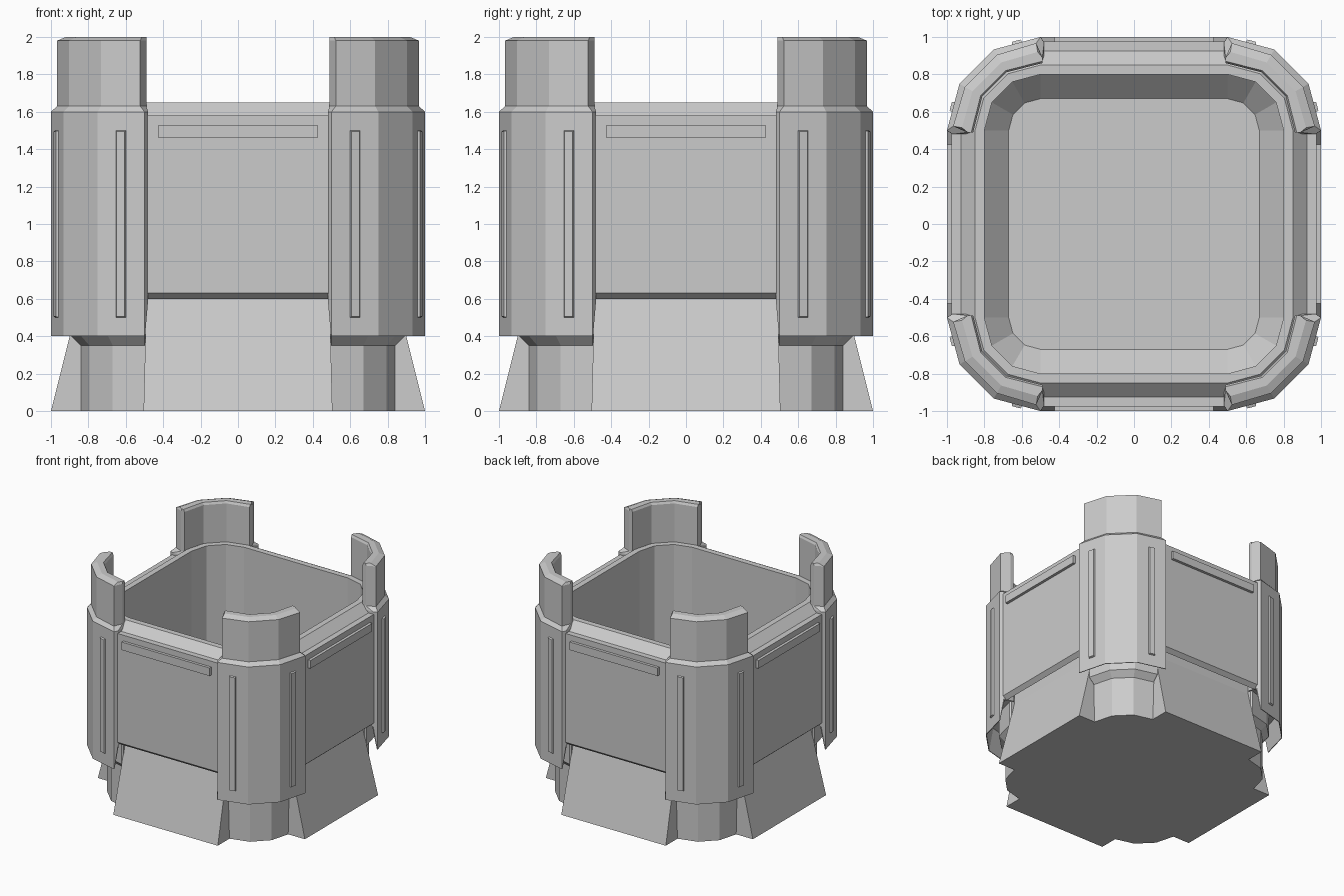
import bpy, bmesh
from math import sin, cos, radians
from mathutils import Vector, Matrix

if "Cube" in bpy.data.objects:
    bpy.data.objects.remove(bpy.data.objects["Cube"])

C = 0.5  # centre of every corner arc


def loft(name, rings, turn=0):
    """Skin a stack of closed rings, cap both ends, rotate about z."""
    bm = bmesh.new()
    rows = [[bm.verts.new(p) for p in r] for r in rings]
    n = len(rows[0])
    for a, b in zip(rows, rows[1:]):
        for i in range(n):
            j = (i + 1) % n
            bm.faces.new((a[i], a[j], b[j], b[i]))
    bm.faces.new(rows[0][::-1])
    bm.faces.new(rows[-1])
    bmesh.ops.recalc_face_normals(bm, faces=bm.faces)
    bmesh.ops.rotate(bm, verts=bm.verts, cent=(0, 0, 0),
                     matrix=Matrix.Rotation(radians(turn), 3, 'Z'))
    me = bpy.data.meshes.new(name)
    bm.to_mesh(me)
    bm.free()
    ob = bpy.data.objects.new(name, me)
    bpy.context.collection.objects.link(ob)
    return ob


def arc(r, a):
    return C + r * cos(radians(a)), C + r * sin(radians(a))


def rounded_square(h, z):
    pts = []
    for q in range(4):
        rot = Matrix.Rotation(radians(90 * q), 3, 'Z')
        pts += [rot @ Vector((*arc(h - C, a), z)) for a in (0, 30, 60, 90)]
    return pts


def corner_ring(z, ro, ri, xo, xe, d):
    """Plan of one corner shell: outer arc, chamfered ends, inner arc."""
    o, i = C + ro, C + ri
    plan = [(xe, o - d), (xo, o), arc(ro, 60), arc(ro, 30), (o, xo),
            (o - d, xe), (i, xe), arc(ri, 30), arc(ri, 60), (xe, i)]
    return [(x, y, z) for x, y in plan]


def pad(name, centre, angle, half_w, half_h, out, taper, turn):
    """Raised trim strip, optionally with tapered edges, facing along angle."""
    n = Vector((cos(radians(angle)), sin(radians(angle)), 0))
    t = Vector((-n.y, n.x, 0))
    rings = []
    for depth, inset in ((-0.02, 0), (0, 0), (out, taper)):
        w, h = half_w - inset, half_h - inset
        rings.append([Vector(centre) + n * depth + t * w * a + Vector((0, 0, h * b))
                      for a, b in ((-1, -1), (1, -1), (1, 1), (-1, 1))])
    loft(name, rings, turn)


# Hollow tub: outer wall, bevelled rim, upright basin wall, chamfer to the floor
loft("tub", [rounded_square(h, z) for h, z in (
    (0.84, 0), (0.84, 1.54), (0.925, 1.58), (0.85, 1.65),
    (0.80, 1.65), (0.80, 0.55), (0.67, 0.42))])

# Side section: flared skirt, recess behind the panel lip, wall panel (y, z, half width)
side = ((-1.0, 0, 0.505), (-0.85, 0.6, 0.49), (-0.85, 0.72, 0.49), (-0.935, 0.72, 0.49),
        (-0.94, 0.6, 0.49), (-0.975, 0.63, 0.49), (-0.975, 1.58, 0.49),
        (-0.83, 1.58, 0.49), (-0.82, 0.6, 0.49), (-0.82, 0, 0.505))

# Levels: z, outer radius, inner radius, end x, inner end x, end chamfer
leg = ((0.35, 0.34, 0.30, 0.5, 0.49, 0.01), (0.40, 0.39, 0.34, 0.5, 0.49, 0.01),
       (0.66, 0.39, 0.34, 0.5, 0.49, 0.01))
shell = ((0.40, 0.50, 0.494, 0.5, 0.497, 0.003), (0.60, 0.50, 0.46, 0.5, 0.48, 0.03),
         (0.62, 0.50, 0.36, 0.5, 0.48, 0.03), (1.60, 0.50, 0.36, 0.5, 0.48, 0.03),
         (1.63, 0.467, 0.36, 0.523, 0.49, 0.075), (1.98, 0.467, 0.36, 0.523, 0.49, 0.075),
         (2.00, 0.42, 0.37, 0.515, 0.49, 0.03))

mid = C + 0.5 * (1 + cos(radians(30))) / 2   # middle of an outer shell facet
off = C + 0.5 * sin(radians(30)) / 2

for k in range(4):
    turn = 90 * k
    loft(f"side_panel_{k}", [[(s * w, y, z) for y, z, w in side] for s in (-1, 1)], turn)
    loft(f"corner_leg_{k}", [corner_ring(*lv) for lv in leg], turn)
    loft(f"corner_shell_{k}", [corner_ring(*lv) for lv in shell], turn)
    pad(f"panel_trim_{k}", (0, -0.975, 1.495), -90, 0.425, 0.035, 0.024, 0, turn)
    pad(f"corner_trim_a_{k}", (mid, off, 1.0), 15, 0.028, 0.5, 0.014, 0.005, turn)
    pad(f"corner_trim_b_{k}", (off, mid, 1.0), 75, 0.028, 0.5, 0.014, 0.005, turn)
